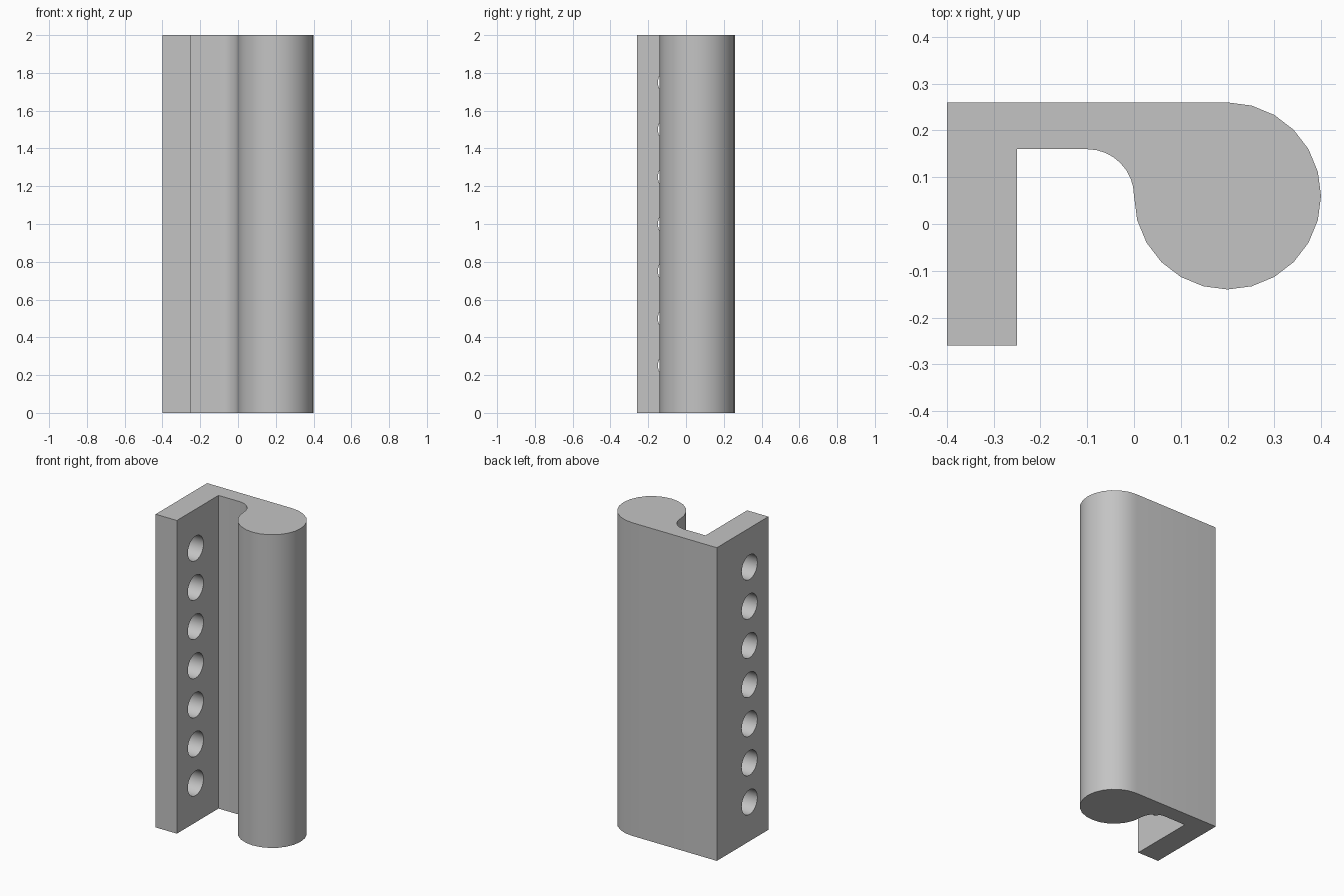
import bpy, bmesh
from math import sin, cos, radians, pi

cube = bpy.data.objects.get("Cube")
if cube:
    bpy.data.objects.remove(cube, do_unlink=True)

HEIGHT = 2.0
PLATE_OUT, PLATE_IN = -0.4, -0.25
HOLE_Y, HOLE_R, HOLES = -0.07, 0.079, 7

grey = bpy.data.materials.new("plain grey")
grey.use_nodes = True
colour = (0.55, 0.55, 0.55, 1)
grey.diffuse_color = colour
grey.node_tree.nodes["Principled BSDF"].inputs["Base Color"].default_value = colour


def arc(cx, cy, r, start, end, steps):
    angles = [radians(start + (end - start) * i / steps) for i in range(steps + 1)]
    return [(cx + r * cos(a), cy + r * sin(a)) for a in angles]


def new_object(name, bm):
    bmesh.ops.recalc_face_normals(bm, faces=bm.faces)
    mesh = bpy.data.meshes.new(name)
    bm.to_mesh(mesh)
    bm.free()
    mesh.materials.append(grey)
    obj = bpy.data.objects.new(name, mesh)
    bpy.context.collection.objects.link(obj)
    return obj


# Constant section: mounting plate, back web, inner fillet and round bead
profile = [(PLATE_IN, 0.16), (PLATE_IN, -0.26), (PLATE_OUT, -0.26), (PLATE_OUT, 0.26)]
profile += arc(0.2, 0.06, 0.2, 90, -180, 18)
profile += arc(-0.1, 0.06, 0.1, 0, 90, 8)[1:]
bm = bmesh.new()
base = bm.faces.new([bm.verts.new((x, y, 0)) for x, y in profile])
top = bmesh.ops.extrude_face_region(bm, geom=[base], use_keep_orig=True)["geom"]
bmesh.ops.translate(bm, vec=(0, 0, HEIGHT),
                    verts=[v for v in top if isinstance(v, bmesh.types.BMVert)])
bracket = new_object("hinge_bracket", bm)

# Row of round cutters through the mounting plate
bm = bmesh.new()
for i in range(1, HOLES + 1):
    z = HEIGHT * i / (HOLES + 1)
    ring = [bm.verts.new((PLATE_OUT - 0.05, HOLE_Y + y, z + h))
            for y, h in arc(0, 0, HOLE_R, 0, 360, 24)[:-1]]
    disc = bm.faces.new(ring)
    far = bmesh.ops.extrude_face_region(bm, geom=[disc], use_keep_orig=True)["geom"]
    bmesh.ops.translate(bm, vec=(0.25, 0, 0),
                        verts=[v for v in far if isinstance(v, bmesh.types.BMVert)])
cutter = new_object("hole_cutters", bm)

# Cut the holes, then discard the cutter
cut = bracket.modifiers.new("screw_holes", "BOOLEAN")
cut.operation = "DIFFERENCE"
cut.solver = "EXACT"
cut.object = cutter
bpy.context.view_layer.objects.active = bracket
bracket.select_set(True)
bpy.ops.object.modifier_apply(modifier=cut.name)
bpy.data.objects.remove(cutter, do_unlink=True)

# Smooth curves, crisp corners
bpy.ops.object.select_all(action="DESELECT")
bracket.select_set(True)
bpy.ops.object.shade_smooth_by_angle(angle=pi / 6)
